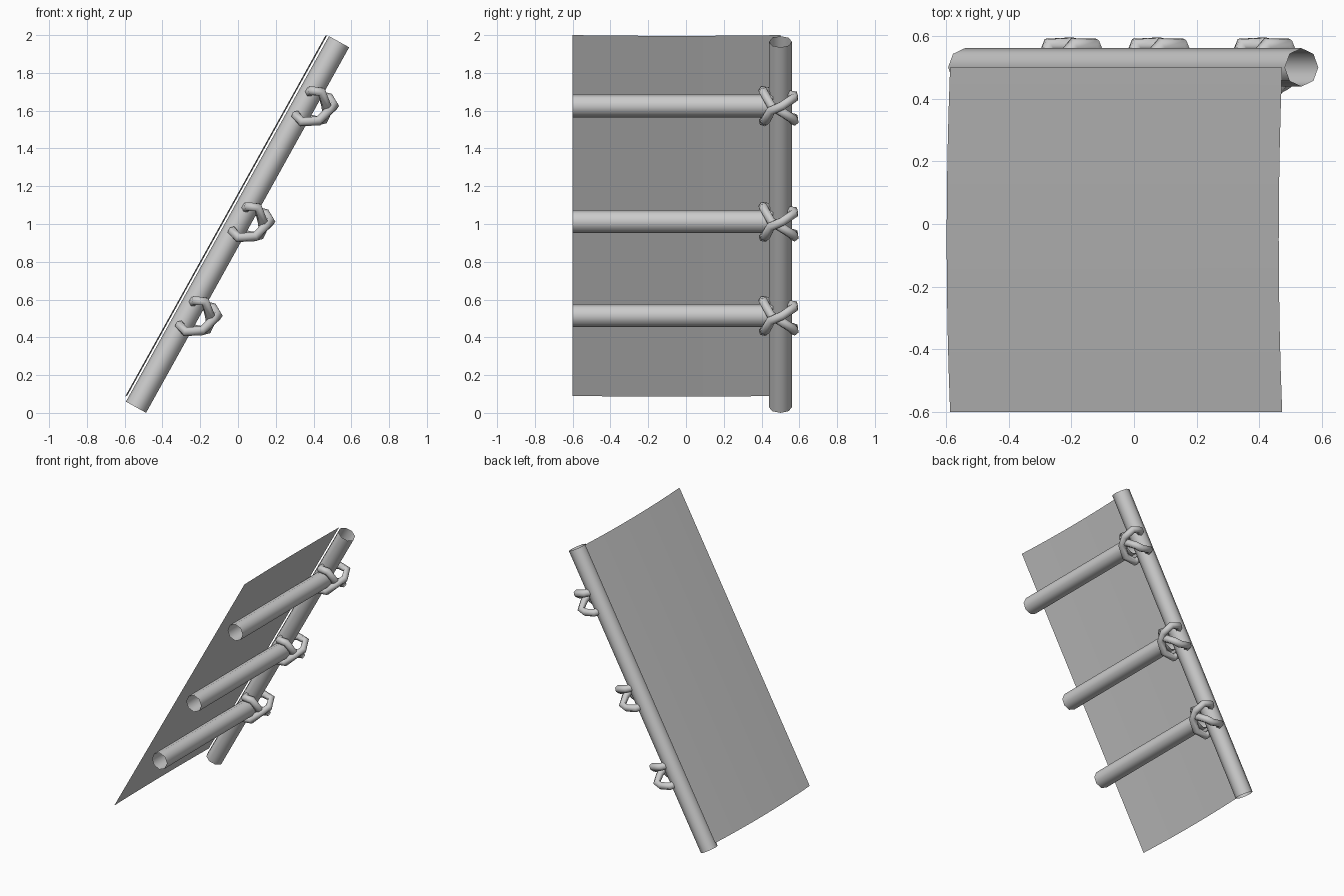
import bpy, bmesh
from mathutils import Vector

if "Cube" in bpy.data.objects:
    bpy.data.objects.remove(bpy.data.objects["Cube"])


def finish(bm, name):
    mesh = bpy.data.meshes.new(name)
    bm.to_mesh(mesh)
    bm.free()
    for p in mesh.polygons:
        p.use_smooth = True
    obj = bpy.data.objects.new(name, mesh)
    bpy.context.collection.objects.link(obj)
    return obj


def tube(name, a, b, radius, sides=8):
    """Open-ended tube between two points."""
    a, b = Vector(a), Vector(b)
    bm = bmesh.new()
    bmesh.ops.create_cone(bm, cap_ends=False, segments=sides,
                          radius1=radius, radius2=radius, depth=(b - a).length)
    obj = finish(bm, name)
    obj.location = (a + b) / 2
    obj.rotation_mode = 'QUATERNION'
    obj.rotation_quaternion = (b - a).to_track_quat('Z', 'Y')
    return obj


# Leaning side pole
tube("side_pole", (-0.54, 0.5, 0.03), (0.535, 0.5, 1.965), 0.061)

# Rope lashing, one closed loop relative to the rung centre (y absolute)
LOOP = [(-0.01, 0.405, 0.08), (0.045, 0.41, 0.075), (0.07, 0.45, 0.0),
        (0.075, 0.51, -0.035), (0.06, 0.565, -0.07), (0.02, 0.572, -0.08),
        (-0.05, 0.572, -0.065), (-0.075, 0.5, -0.06), (-0.09, 0.43, -0.05),
        (-0.06, 0.41, -0.085), (0.03, 0.42, -0.08), (0.085, 0.45, -0.025),
        (0.112, 0.51, 0.0), (0.09, 0.57, 0.04), (0.03, 0.57, 0.055),
        (-0.03, 0.5, 0.065)]


def lashing(name, x, z):
    curve = bpy.data.curves.new(name, 'CURVE')
    curve.dimensions = '3D'
    curve.bevel_depth = 0.026
    curve.bevel_resolution = 1
    spline = curve.splines.new('POLY')
    spline.points.add(len(LOOP) - 1)
    for p, (dx, y, dz) in zip(spline.points, LOOP):
        p.co = (x + dx, y, z + dz, 1)
    spline.use_cyclic_u = True
    spline.use_smooth = True
    bpy.context.collection.objects.link(bpy.data.objects.new(name, curve))


# Three cross rungs, each tied to the pole
for i, (x, z) in enumerate([(-0.219, 0.515), (0.06, 1.013), (0.397, 1.626)]):
    tube(f"rung_{i + 1}", (x, -0.6, z), (x, 0.46, z), 0.061)
    lashing(f"lashing_{i + 1}", x, z)

# Thin, slightly bowed panel resting on the pole
bm = bmesh.new()
rows = []
for i in range(9):
    t = i / 8
    bow = 4 * t * (1 - t)
    y = -0.6 + 1.1 * t
    rows.append([bm.verts.new((x - 0.011 * bow, y, z - 0.004 * bow))
                 for x, z in ((-0.587, 0.09), (0.473, 2.0))])
for r, s in zip(rows, rows[1:]):
    bm.faces.new((r[0], r[1], s[1], s[0]))
finish(bm, "panel")
